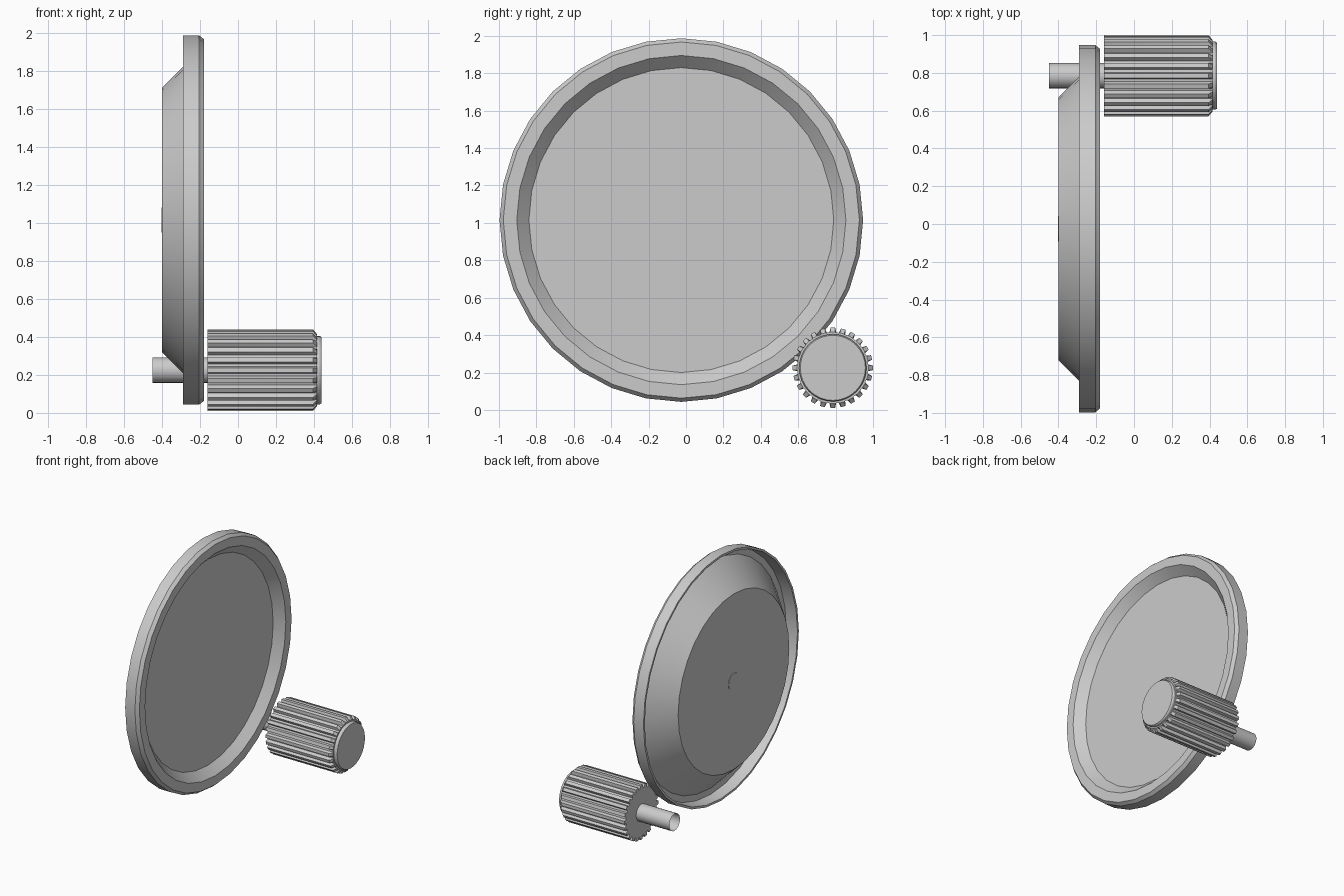
import bpy, bmesh, math

if "Cube" in bpy.data.objects:
    bpy.data.objects.remove(bpy.data.objects["Cube"])

grey = bpy.data.materials.new("plain grey")
grey.diffuse_color = (0.6, 0.6, 0.6, 1)
grey.use_nodes = True
grey.node_tree.nodes["Principled BSDF"].inputs["Base Color"].default_value = grey.diffuse_color


def finish(name, bm, angle=30):
    bmesh.ops.remove_doubles(bm, verts=bm.verts, dist=1e-5)
    bmesh.ops.recalc_face_normals(bm, faces=bm.faces)
    me = bpy.data.meshes.new(name)
    bm.to_mesh(me)
    bm.free()
    me.materials.append(grey)
    ob = bpy.data.objects.new(name, me)
    bpy.context.collection.objects.link(ob)
    bpy.ops.object.select_all(action='DESELECT')
    ob.select_set(True)
    bpy.context.view_layer.objects.active = ob
    bpy.ops.object.shade_smooth_by_angle(angle=math.radians(angle))
    return ob


def loft(name, rings, cap_start=True, cap_end=True, angle=30):
    """Skin a list of point rings, with optional end caps."""
    bm = bmesh.new()
    loops = [[bm.verts.new(p) for p in ring] for ring in rings]
    n = len(loops[0])
    for a, b in zip(loops, loops[1:]):
        for i in range(n):
            j = (i + 1) % n
            bm.faces.new((a[i], a[j], b[j], b[i]))
    if cap_start:
        bm.faces.new(loops[0])
    if cap_end:
        bm.faces.new(loops[-1])
    return finish(name, bm, angle)


def circle(x, r, n, cy, cz):
    return [(x, cy + r * math.cos(math.tau * i / n), cz + r * math.sin(math.tau * i / n))
            for i in range(n)]


# Dished wheel: back plate, cone, hollow rim, front ring and recessed floor
WHEEL = (-0.025, 1.015)
profile = [(-0.40, 0.695), (-0.29, 0.805), (-0.20, 0.895), (-0.20, 0.945),
           (-0.29, 0.955), (-0.29, 0.972), (-0.205, 0.972), (-0.18, 0.952),
           (-0.18, 0.88), (-0.245, 0.815)]
loft("wheel", [circle(x, r, 32, *WHEEL) for x, r in profile])

# Small hub end just proud of the back plate
loft("hub", [circle(x, 0.067, 24, *WHEEL) for x in (-0.403, -0.30)])

# Grip shaft, an open tube
GRIP = (0.785, 0.225)
loft("grip_shaft", [circle(x, 0.067, 24, *GRIP) for x in (-0.45, -0.15)],
     cap_start=False)


# Ribbed grip with 24 flat-topped ribs
def ribs(x, outer, inner, n=24):
    pts = []
    for i in range(n):
        for t, r in ((-0.36, inner), (-0.22, outer), (0.22, outer), (0.36, inner)):
            a = math.tau * (i + t) / n
            pts.append((x, GRIP[0] + r * math.cos(a), GRIP[1] + r * math.sin(a)))
    return pts


loft("ribbed_grip", [ribs(-0.16, 0.215, 0.19), ribs(0.395, 0.215, 0.19),
                     ribs(0.415, 0.191, 0.19)])

# Rounded end cap
cap = [(0.40, 0.18), (0.43, 0.18), (0.44, 0.174)]
loft("grip_cap", [circle(x, r, 32, *GRIP) for x, r in cap])
